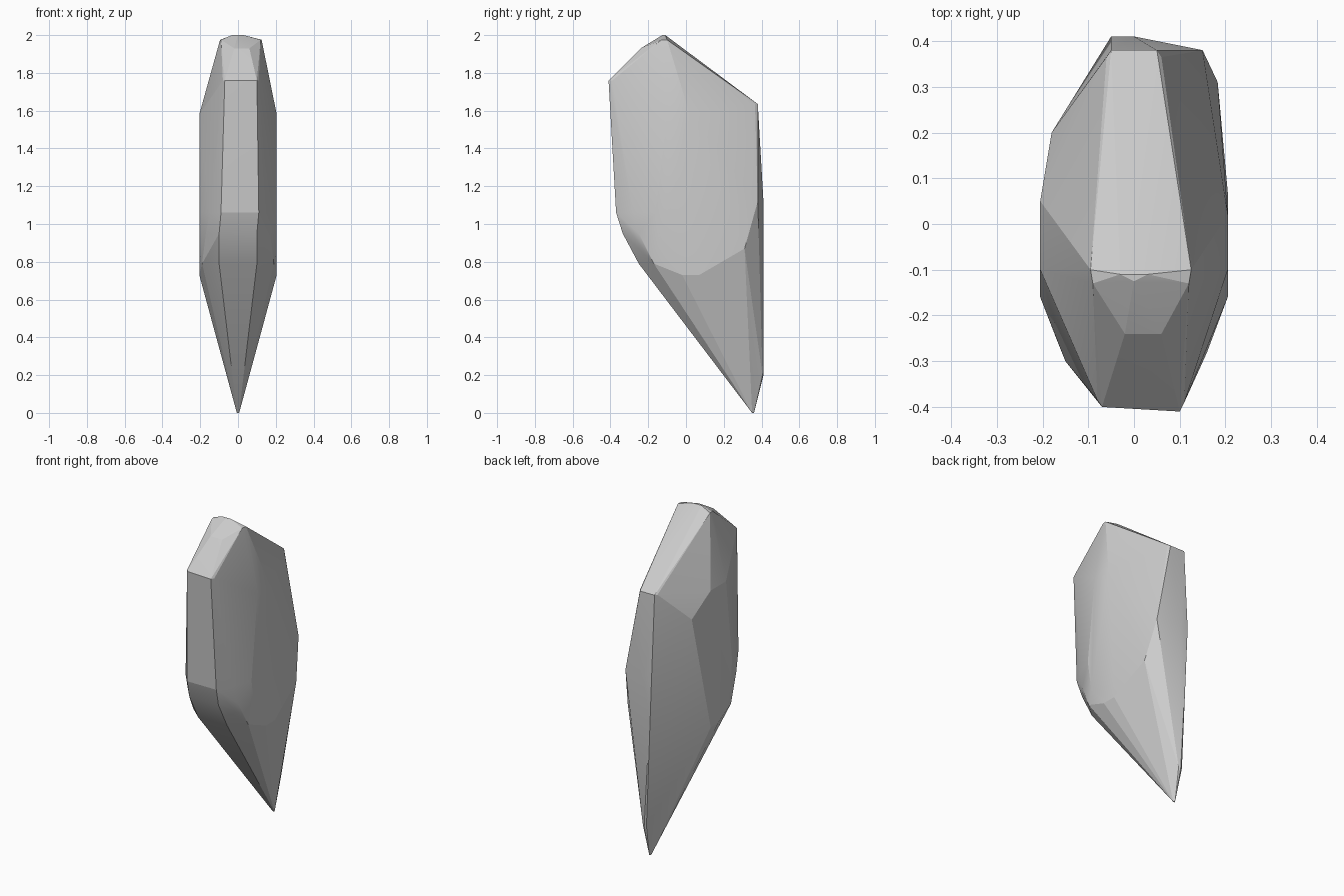
import bpy, bmesh, math

bm = bmesh.new()


def ring(z, pts):
    for x, y in pts:
        bm.verts.new((x, y, z))


# pointed base, low on the back
ring(0.0, [(-0.006, 0.35), (0.006, 0.35), (0.0, 0.36)])
ring(0.2, [(-0.012, 0.405), (0.012, 0.405), (0.0, 0.41)])
# lower shoulders where the taper starts
ring(0.73, [(-0.205, -0.02), (-0.205, 0.05), (0.205, -0.02), (0.205, 0.07)])
ring(0.79, [(-0.10, -0.25), (0.10, -0.25), (-0.19, -0.17), (0.19, -0.17)])
ring(0.87, [(0.183, 0.31), (0.205, -0.13), (-0.205, -0.13)])
ring(0.95, [(-0.10, -0.335), (0.10, -0.335), (-0.17, -0.25), (0.17, -0.25)])
ring(1.06, [(-0.09, -0.37), (0.11, -0.37), (-0.15, -0.30), (0.16, -0.28),
            (-0.205, -0.16), (0.205, -0.16)])
# back ridge
ring(1.12, [(-0.05, 0.41), (0.0, 0.41), (0.15, 0.38)])
# upper shoulders
ring(1.45, [(-0.18, 0.20)])
ring(1.58, [(-0.205, -0.10), (-0.205, 0.05), (0.205, -0.10), (0.205, 0.02)])
# sloping roof and front brow
ring(1.635, [(-0.05, 0.38), (0.05, 0.38), (-0.06, 0.365), (0.06, 0.365)])
ring(1.76, [(-0.07, -0.40), (0.10, -0.41), (-0.08, -0.385), (0.11, -0.39)])
ring(1.93, [(-0.02, -0.24), (0.06, -0.24), (-0.07, -0.19), (0.10, -0.18)])
ring(1.975, [(-0.095, -0.10), (0.125, -0.10), (-0.09, -0.13), (0.12, -0.13)])
ring(2.0, [(-0.03, -0.11), (0.03, -0.11), (0.0, -0.125)])

# faceted convex stone
res = bmesh.ops.convex_hull(bm, input=bm.verts[:])
loose = [v for v in bm.verts if not v.link_faces]
bmesh.ops.delete(bm, geom=loose, context='VERTS')
bmesh.ops.recalc_face_normals(bm, faces=bm.faces[:])

mesh = bpy.data.meshes.new("stone_shard")
bm.to_mesh(mesh)
bm.free()
obj = bpy.data.objects.new("stone_shard", mesh)
bpy.context.collection.objects.link(obj)
bpy.context.view_layer.objects.active = obj
obj.select_set(True)
bpy.ops.object.shade_smooth_by_angle(angle=math.radians(12))
